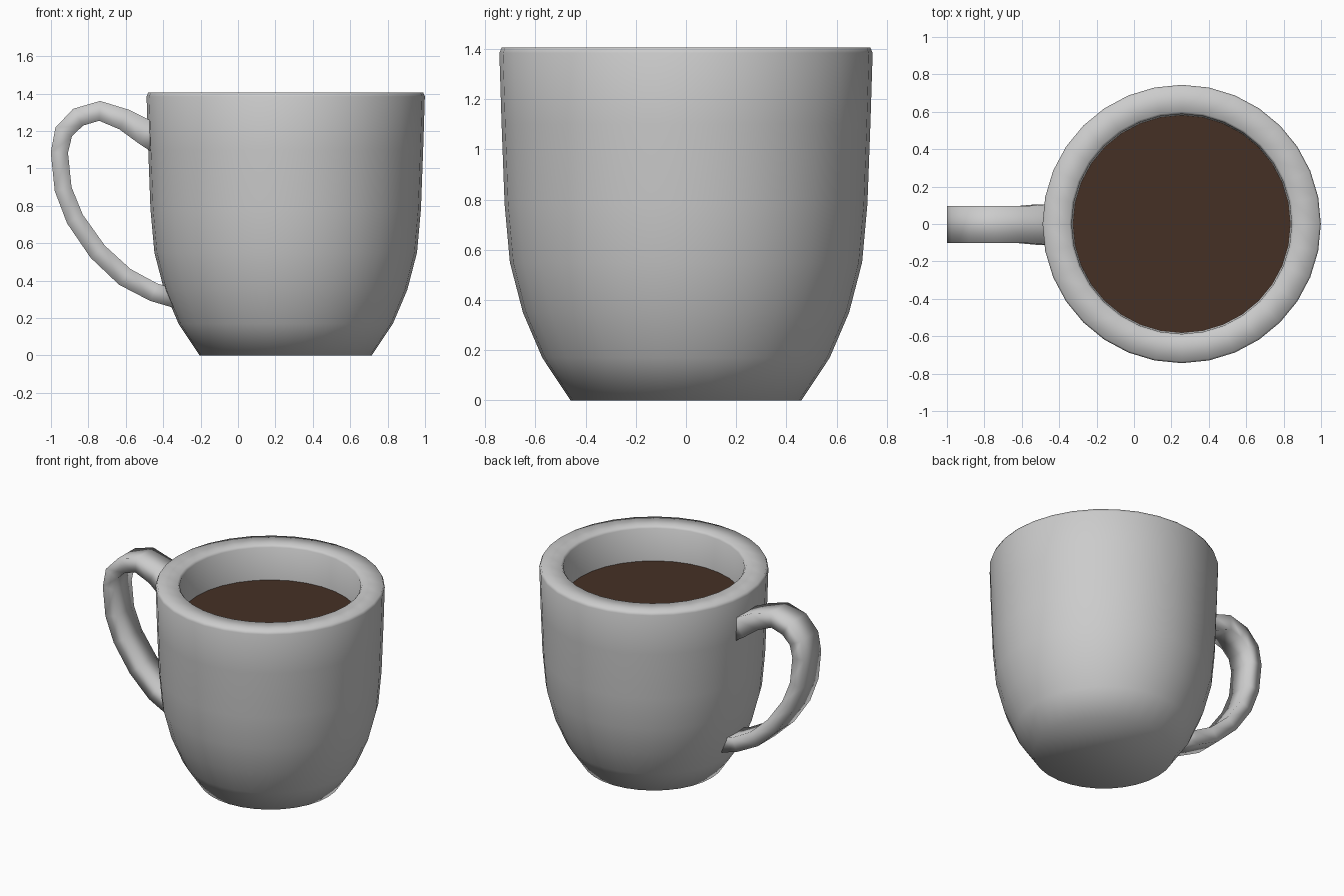
import bpy, bmesh
from math import cos, sin, tau
from mathutils import Vector

if "Cube" in bpy.data.objects:
    bpy.data.objects.remove(bpy.data.objects["Cube"])

SIDES = 32
CX = 0.255  # mug axis


def finish(bm, name):
    bmesh.ops.recalc_face_normals(bm, faces=bm.faces)
    for f in bm.faces:
        f.smooth = True
    me = bpy.data.meshes.new(name)
    bm.to_mesh(me)
    bm.free()
    ob = bpy.data.objects.new(name, me)
    bpy.context.collection.objects.link(ob)
    return ob


def loft(name, rings):
    """Skin a list of closed point rings and cap both ends."""
    bm = bmesh.new()
    vs = [[bm.verts.new(p) for p in ring] for ring in rings]
    n = len(vs[0])
    for a, b in zip(vs, vs[1:]):
        for i in range(n):
            j = (i + 1) % n
            bm.faces.new((a[i], a[j], b[j], b[i]))
    bm.faces.new(vs[0])
    bm.faces.new(vs[-1])
    return finish(bm, name)


def circle(r, z):
    return [(CX + r * cos(tau * i / SIDES), r * sin(tau * i / SIDES), z)
            for i in range(SIDES)]


# Mug body: outer wall, rim, inner wall and floor
profile = [(0.46, 0), (0.573, 0.17), (0.65, 0.35), (0.702, 0.55), (0.723, 0.78),
           (0.735, 1.10), (0.744, 1.385), (0.735, 1.406), (0.60, 1.406),
           (0.588, 1.39), (0.58, 1.10), (0.565, 0.75), (0.52, 0.42), (0.36, 0.14)]
loft("mug_body", [circle(r, z) for r, z in profile])

# Coffee surface
bm = bmesh.new()
bm.faces.new([bm.verts.new(p) for p in circle(0.583, 1.16)])
coffee = finish(bm, "coffee")
mat = bpy.data.materials.new("coffee_brown")
mat.diffuse_color = (0.06, 0.03, 0.018, 1)
mat.use_nodes = True
mat.node_tree.nodes["Principled BSDF"].inputs["Base Color"].default_value = mat.diffuse_color
coffee.data.materials.append(mat)

# Handle: rectangular strap swept along (x, z, half thickness)
path = [(-0.42, 1.145, 0.07), (-0.49, 1.19, 0.07), (-0.61, 1.262, 0.058),
        (-0.74, 1.308, 0.053), (-0.855, 1.274, 0.052), (-0.932, 1.195, 0.05),
        (-0.955, 1.085, 0.046), (-0.935, 0.89, 0.046), (-0.872, 0.73, 0.048),
        (-0.75, 0.555, 0.05), (-0.605, 0.42, 0.052), (-0.45, 0.338, 0.05),
        (-0.32, 0.30, 0.05)]
rings = []
for k, (x, z, t) in enumerate(path):
    a, b = path[max(k - 1, 0)], path[min(k + 1, len(path) - 1)]
    d = Vector((b[0] - a[0], 0, b[1] - a[1])).normalized()
    nrm = Vector((-d.z, 0, d.x)) * t
    w = Vector((0, 0.108 if k < 2 else 0.098, 0))
    c = Vector((x, -0.003, z))
    rings.append([c + nrm + w, c + nrm - w, c - nrm - w, c - nrm + w])
loft("handle", rings)
